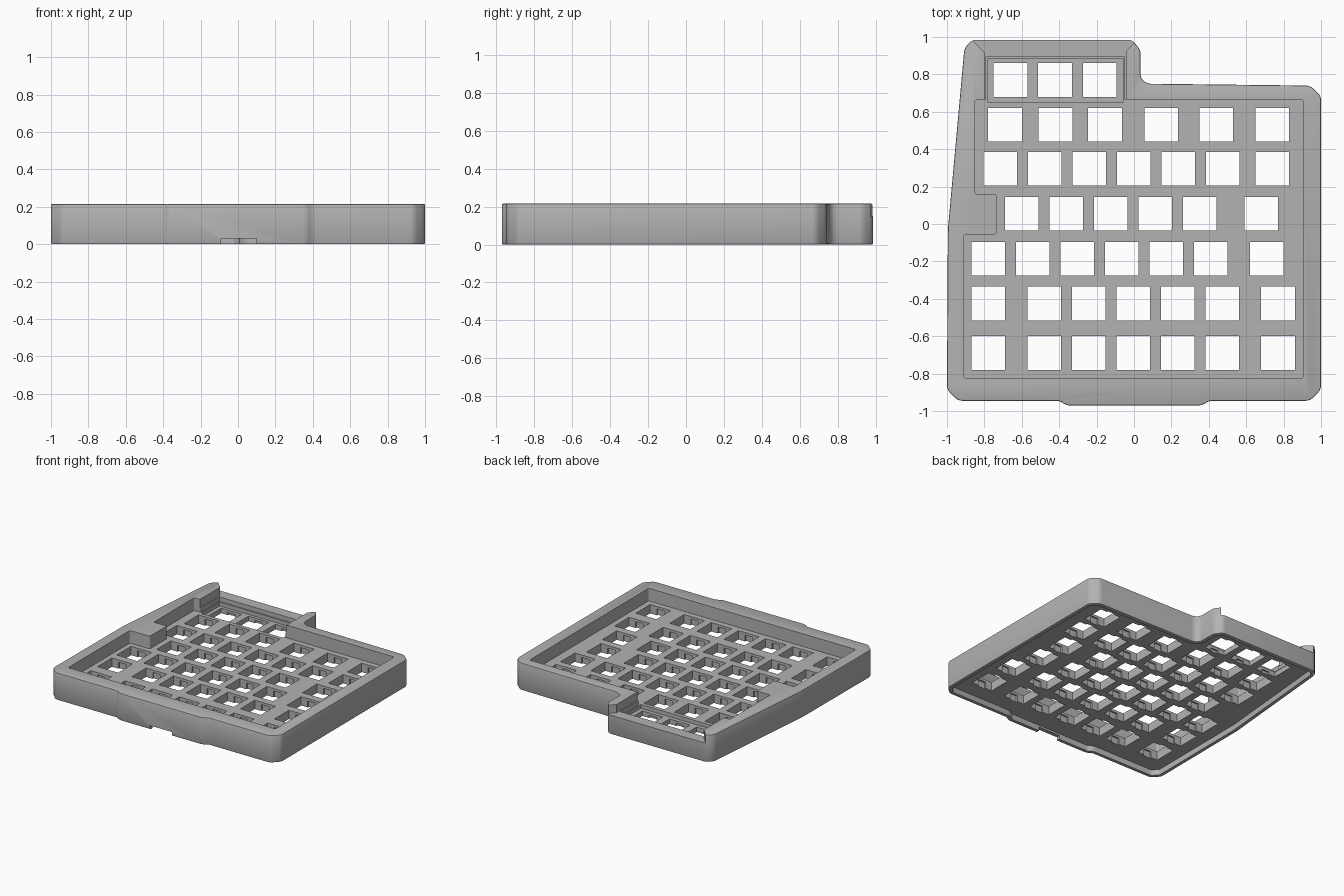
import bpy, bmesh

cube = bpy.data.objects.get("Cube")
if cube:
    bpy.data.objects.remove(cube, do_unlink=True)

RIM_TOP, LIP_TOP, PLATE_TOP, SUNK_TOP, PLATE_BOTTOM = 0.215, 0.15, 0.115, 0.085, 0.045
KEY, PITCH = 0.18, 0.238

grey = bpy.data.materials.new("case grey")
grey.use_nodes = True
colour = (0.45, 0.45, 0.45, 1)
grey.diffuse_color = colour
grey.node_tree.nodes["Principled BSDF"].inputs["Base Color"].default_value = colour


def finish(bm, name):
    bmesh.ops.recalc_face_normals(bm, faces=bm.faces)
    mesh = bpy.data.meshes.new(name)
    bm.to_mesh(mesh)
    bm.free()
    obj = bpy.data.objects.new(name, mesh)
    bpy.context.collection.objects.link(obj)
    mesh.materials.append(grey)
    return obj


def prism(name, points, low, high, corner=0.0, inset=0.0, chamfer=0.0):
    """Extrude a plan outline, with rounded corners, inset and edge chamfers."""
    bm = bmesh.new()
    face = bm.faces.new([bm.verts.new((x, y, low)) for x, y in points])
    if corner:
        bmesh.ops.bevel(bm, geom=bm.verts[:], offset=corner, segments=3, profile=0.5,
                        affect='VERTICES', clamp_overlap=True)
        face = bm.faces[:][0]
    if inset:
        ring = bmesh.ops.inset_individual(bm, faces=[face], thickness=inset,
                                          use_even_offset=True)
        bmesh.ops.delete(bm, geom=ring["faces"], context='FACES')
        face = bm.faces[:][0]
    top = bmesh.ops.extrude_face_region(bm, geom=[face])["geom"]
    bmesh.ops.translate(bm, vec=(0, 0, high - low),
                        verts=[v for v in top if isinstance(v, bmesh.types.BMVert)])
    if chamfer:
        rims = [e for e in bm.edges if abs(e.verts[0].co.z - e.verts[1].co.z) < 1e-5]
        bmesh.ops.bevel(bm, geom=rims, offset=chamfer, segments=2, profile=0.5,
                        affect='EDGES', clamp_overlap=True)
    return finish(bm, name)


def boxes(name, items):
    """One object holding a box for each (x, y, width, depth, low, high)."""
    bm = bmesh.new()
    for x, y, w, d, low, high in items:
        verts = bmesh.ops.create_cube(bm, size=1)["verts"]
        bmesh.ops.scale(bm, vec=(w, d, high - low), verts=verts)
        bmesh.ops.translate(bm, vec=(x, y, (low + high) / 2), verts=verts)
    return finish(bm, name)


def rect(x0, x1, y0, y1):
    return [(x0, y0), (x1, y0), (x1, y1), (x0, y1)]


def cut(target, cutter):
    cutter.hide_render = True
    mod = target.modifiers.new("cut", 'BOOLEAN')
    mod.operation, mod.solver, mod.object = 'DIFFERENCE', 'EXACT', cutter
    bpy.context.view_layer.objects.active = target
    bpy.ops.object.modifier_apply(modifier=mod.name)
    bpy.data.objects.remove(cutter, do_unlink=True)


# Outer body
outline = [(-1, -0.885), (-0.94, -0.945), (-0.395, -0.945), (-0.365, -0.97),
           (0.365, -0.97), (0.4, -0.945), (0.94, -0.945), (1, -0.885),
           (1, 0.685), (0.94, 0.74), (0.07, 0.75), (0.035, 0.78),
           (0.035, 0.93), (-0.01, 0.985), (-0.865, 0.985), (-0.907, 0.94),
           (-0.995, -0.03)]
case = prism("keyboard_case", outline, 0, RIM_TOP, corner=0.02, chamfer=0.012)

# Main well above the key plate
well = [(-0.91, -0.825), (0.905, -0.825), (0.905, 0.665), (-0.85, 0.665),
        (-0.85, 0.16), (-0.735, 0.16), (-0.735, -0.055), (-0.91, -0.055)]
cut(case, prism("well_cutter", well, PLATE_TOP, 0.4, corner=0.012))

# Low lip behind the rear keys, between the two corner posts
lip = [(-0.8, 0.64), (-0.04, 0.64), (-0.04, 0.925), (0.0, 0.97), (0.0, 1.1),
       (-0.86, 1.1), (-0.86, 0.98), (-0.8, 0.92)]
cut(case, prism("lip_cutter", lip, LIP_TOP, 0.4))

# Stepped recess around the rear keys
cut(case, prism("ledge_cutter", rect(-0.79, -0.05, 0.64, 0.895), PLATE_TOP, 0.4))
cut(case, prism("recess_cutter", rect(-0.78, -0.06, 0.65, 0.885), SUNK_TOP, 0.4))

# Hollow underside and front notch
cut(case, prism("underside_cutter", outline, -0.1, PLATE_BOTTOM, corner=0.02, inset=0.03))
cut(case, boxes("notch_cutter", [(0.005, -1, 0.19, 0.2, -0.1, 0.03)]))

# Key openings: (row centre y, first key x, number at even pitch, other key x)
wide_row = (-0.48, 5, [-0.78, 0.77])
rows = [(0.77, -0.66, 3, []),
        (0.53, -0.69, 1, [-0.42, -0.155, 0.145, 0.44, 0.74]),
        (0.295, -0.715, 6, [0.74]),
        (0.055, -0.6, 5, [0.68]),
        (-0.185, -0.78, 6, [0.71]),
        (-0.425, *wide_row),
        (-0.69, *wide_row)]
keys = [(x, y) for y, first, count, others in rows
        for x in [first + i * PITCH for i in range(count)] + others]
cut(case, boxes("key_cutter", [(x, y, KEY, KEY, -0.1, 0.4) for x, y in keys]))

# Clip slots under the top skin of each opening
cut(case, boxes("clip_cutter", [
    (x, y, 0.065, KEY + 0.024, -0.1, (SUNK_TOP if y > 0.7 else PLATE_TOP) - 0.02)
    for x, y in keys]))

bpy.ops.object.select_all(action='DESELECT')
case.select_set(True)
bpy.context.view_layer.objects.active = case
bpy.ops.object.shade_smooth_by_angle(angle=0.5)
